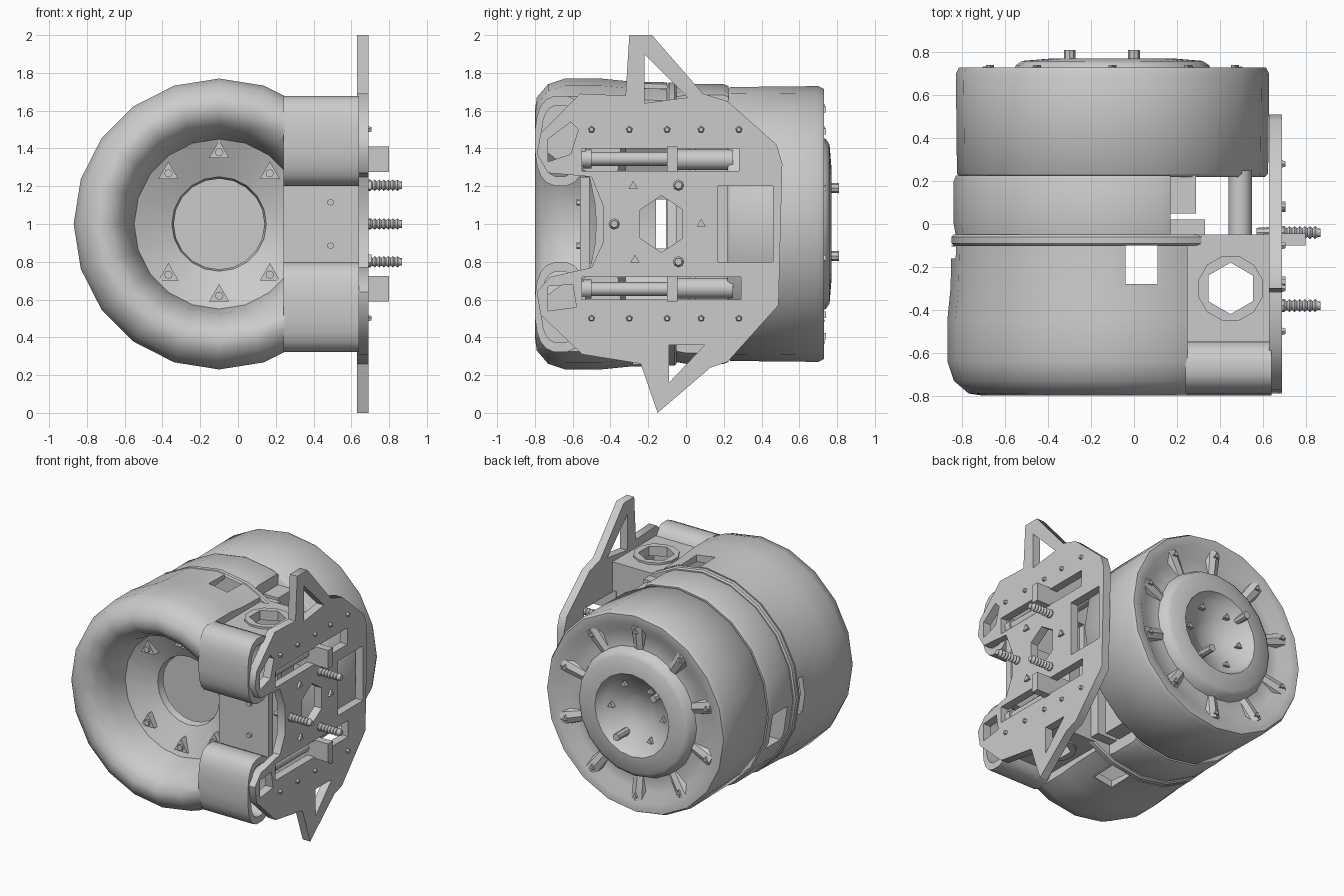
import bpy, bmesh, math
from mathutils import Matrix, Vector

if "Cube" in bpy.data.objects:
    bpy.data.objects.remove(bpy.data.objects["Cube"])

CX, CZ = -0.1, 1.0            # main axis (runs along y)


def link(name, bm, angle=40):
    bmesh.ops.remove_doubles(bm, verts=bm.verts, dist=1e-5)
    bmesh.ops.recalc_face_normals(bm, faces=bm.faces)
    me = bpy.data.meshes.new(name)
    bm.to_mesh(me)
    bm.free()
    ob = bpy.data.objects.new(name, me)
    bpy.context.collection.objects.link(ob)
    smooth(ob, angle)
    return ob


def smooth(ob, angle=40):
    bpy.ops.object.select_all(action='DESELECT')
    ob.select_set(True)
    bpy.context.view_layer.objects.active = ob
    bpy.ops.object.shade_smooth_by_angle(angle=math.radians(angle))


def box(name, x, y, z):
    bm = bmesh.new()
    size = Matrix.Diagonal((x[1] - x[0], y[1] - y[0], z[1] - z[0], 1))
    mid = Matrix.Translation((sum(x) / 2, sum(y) / 2, sum(z) / 2))
    bmesh.ops.create_cube(bm, size=1, matrix=mid @ size)
    return link(name, bm)


def cyl(name, p0, p1, r, segs=12, r2=None):
    p0, p1 = Vector(p0), Vector(p1)
    d = p1 - p0
    m = Matrix.Translation((p0 + p1) / 2) @ d.to_track_quat('Z', 'Y').to_matrix().to_4x4()
    bm = bmesh.new()
    bmesh.ops.create_cone(bm, cap_ends=True, segments=segs, radius1=r,
                          radius2=r if r2 is None else r2, depth=d.length, matrix=m)
    return link(name, bm)


def revolve(name, profile, segs, place, angle=40):
    """Closed (radius, height) profile; place(u, v, h) gives the point."""
    bm = bmesh.new()
    rings = []
    for i in range(segs):
        a = 2 * math.pi * i / segs
        rings.append([bm.verts.new(place(r * math.cos(a), r * math.sin(a), h)) for r, h in profile])
    n = len(profile)
    for i in range(segs):
        a, b = rings[i], rings[(i + 1) % segs]
        for j in range(n):
            k = (j + 1) % n
            if profile[j][0] + profile[k][0] > 0:
                bm.faces.new((a[j], a[k], b[k], b[j]))
    return link(name, bm, angle)


def on_axis(u, v, h):
    return (CX + u, h, CZ + v)


def sheet(name, loops, thick, matrix):
    """Flat plate with holes from 2D outlines."""
    cu = bpy.data.curves.new(name, 'CURVE')
    cu.dimensions, cu.fill_mode = '2D', 'BOTH'
    cu.extrude = thick / 2
    for pts in loops:
        sp = cu.splines.new('POLY')
        sp.points.add(len(pts) - 1)
        for p, q in zip(sp.points, pts):
            p.co = (q[0], q[1], 0, 1)
        sp.use_cyclic_u = True
    tmp = bpy.data.objects.new(name + "_outline", cu)
    bpy.context.collection.objects.link(tmp)
    bm = bmesh.new()
    bm.from_mesh(tmp.to_mesh())
    bm.transform(matrix)
    bpy.data.objects.remove(tmp)
    return link(name, bm, 50)


def cut(ob, *spans):
    for s in spans:
        c = box("cutter", *s)
        c.hide_render = True
        md = ob.modifiers.new("cut", 'BOOLEAN')
        md.operation, md.object, md.solver = 'DIFFERENCE', c, 'EXACT'
        dg = bpy.context.evaluated_depsgraph_get()
        me = bpy.data.meshes.new_from_object(ob.evaluated_get(dg))
        ob.modifiers.clear()
        ob.data = me
        bpy.data.objects.remove(c)
    smooth(ob, 50)


def oval(cx, cy, rx, ry, n=10, power=1.0):
    out = []
    for i in range(n):
        a = 2 * math.pi * (i + 0.5) / n
        c, s = math.cos(a), math.sin(a)
        out.append((cx + rx * math.copysign(abs(c) ** power, c), cy + ry * math.copysign(abs(s) ** power, s)))
    return out


def facing_x(x):              # sheet (u, v) -> (y, z)
    return Matrix(((0, 0, 1, x), (1, 0, 0, 0), (0, 1, 0, 0), (0, 0, 0, 1)))


# Front scroll housing, hollow behind its funnel
housing = revolve("scroll_housing", [
    (0.72, -0.1), (0.75, -0.1), (0.755, -0.3), (0.77, -0.45), (0.77, -0.64), (0.74, -0.73),
    (0.67, -0.79), (0.6, -0.8), (0.53, -0.75), (0.475, -0.65), (0.45, -0.52), (0.25, -0.43),
    (0.24, -0.38), (0.45, -0.36), (0.7, -0.32)], 20, on_axis, 50)
cut(housing, ((0.25, 1), (-1, 0), (0, 2)),
    ((-0.04, 0.11), (-0.28, 0), (0, 2)),
    ((-1, -0.6), (-0.16, -0.105), (0.87, 1.13)))

# Thin flange and middle ring, both cut off on the right
flange = revolve("flange", [(0, -0.1), (0.74, -0.1), (0.75, -0.09), (0.75, -0.06), (0.74, -0.05),
                            (0, -0.05)], 20, on_axis)
cut(flange, ((0.39, 1), (-1, 1), (0, 2)))
middle = revolve("middle_ring", [(0, -0.06), (0.73, -0.06), (0.74, 0.0), (0.74, 0.2), (0.73, 0.225),
                                 (0, 0.225)], 20, on_axis)
cut(middle, ((0.17, 1), (-1, 1), (0, 2)), ((-1, -0.55), (0.02, 0.19), (0.72, 0.98)))
box("middle_block_back", (0.1, 0.29), (0.05, 0.23), (0.4, 1.6))
box("middle_block_front", (0.1, 0.33), (-0.06, 0.02), (0.4, 1.6))

# Back drum with stepped end cap
revolve("back_drum", [
    (0, 0.24), (0.71, 0.22), (0.725, 0.235), (0.73, 0.7), (0.715, 0.73), (0.65, 0.73), (0.58, 0.68),
    (0.47, 0.69), (0.45, 0.74), (0.42, 0.76), (0.3, 0.77), (0.26, 0.71), (0.13, 0.67),
    (0.1, 0.65), (0, 0.65)], 20, on_axis, 50)
for i in range(10):
    a = 2 * math.pi * (i + 0.5) / 10
    c, s = math.cos(a), math.sin(a)
    cyl("drum_rib", (CX + 0.45 * c, 0.655, CZ + 0.45 * s), (CX + 0.64 * c, 0.675, CZ + 0.64 * s), 0.05, 8, 0.06)
    cyl("drum_bolt", (CX + 0.6 * c, 0.68, CZ + 0.6 * s), (CX + 0.6 * c, 0.74, CZ + 0.6 * s), 0.022, 3)
for i in range(6):
    a = math.pi * i / 3
    x, z = CX + 0.21 * math.cos(a), CZ + 0.21 * math.sin(a)
    cyl("cap_bolt", (x, 0.66, z), (x, 0.72, z), 0.025, 3)
for x, z in ((-0.3, 1.19), (0.0, 0.83)):
    cyl("long_cap_bolt", (x, 0.68, z), (x, 0.81, z), 0.027, 8)

# Funnel bolts with triangular bosses
for deg in (45, 90, 135, 225, 270, 315):
    a = math.radians(deg)
    x, z = CX + 0.38 * math.cos(a), CZ + 0.38 * math.sin(a)
    cyl("funnel_boss", (x, -0.46, z), (x, -0.52, z), 0.062, 3)
    cyl("funnel_bolt", (x, -0.5, z), (x, -0.535, z), 0.022, 8)

# Web between the outlet ducts
box("duct_web", (0.24, 0.64), (-0.56, -0.51), (0.75, 1.25))

# Mounting plate with cut-outs
outline = [(-0.3, 2.0), (-0.18, 2.0), (0.09, 1.69), (0.22, 1.65), (0.48, 1.42), (0.51, 1.32),
           (0.49, 0.57), (0.22, 0.27), (0.13, 0.24), (-0.15, 0.0), (-0.24, 0.26), (-0.55, 0.31),
           (-0.77, 0.52), (-0.79, 0.64), (-0.72, 0.72), (-0.5, 0.77), (-0.44, 0.9), (-0.44, 1.1),
           (-0.5, 1.25), (-0.73, 1.27), (-0.79, 1.37), (-0.77, 1.48), (-0.56, 1.69), (-0.32, 1.68)]
holes = [[(-0.22, 1.9), (0.01, 1.67), (-0.22, 1.64)],
         [(-0.09, 0.36), (0.1, 0.36), (-0.09, 0.16)],
         [(-0.73, 1.45), (-0.61, 1.54), (-0.57, 1.5), (-0.61, 1.37), (-0.73, 1.33)],
         [(-0.73, 0.67), (-0.6, 0.68), (-0.58, 0.56), (-0.73, 0.54)],
         [(-0.55, 1.28), (0.28, 1.28), (0.28, 1.4), (-0.55, 1.4)],
         [(-0.55, 0.6), (0.29, 0.6), (0.29, 0.72), (-0.55, 0.72)],
         [(0.17, 0.8), (0.46, 0.8), (0.46, 1.2), (0.17, 1.2)],
         oval(-0.13, 1.0, 0.13, 0.15, 6)]
sheet("mounting_plate", [outline] + holes, 0.06, facing_x(0.66))

# Parts repeated above and below the axis
for s in (1, -1):
    def zz(d): return CZ + s * d
    def span(a, b): return tuple(sorted((zz(a), zz(b))))
    sheet("outlet_duct", [oval(-0.665, zz(0.44), 0.135, 0.24, 20, 0.75),
                          oval(-0.665, zz(0.44), 0.1, 0.19, 20, 0.75)], 0.4, facing_x(0.44))
    plate = [(0.25, -0.55), (0.64, -0.55), (0.64, -0.05), (0.25, -0.05)]
    sheet("bracket", [plate, oval(0.45, -0.3, 0.13, 0.13, 6)], 0.04,
          Matrix.Translation((0, 0, zz(0.6))))
    sheet("bracket_ring", [oval(0.45, -0.3, 0.155, 0.155, 12), oval(0.45, -0.3, 0.12, 0.12, 6)],
          0.07, Matrix.Translation((0, 0, zz(0.6))))
    box("bracket_tab", (0.3, 0.64), (-0.1, -0.05), span(0.24, 0.62))
    cyl("post", (0.495, -0.06, zz(0.34)), (0.495, 0.25, zz(0.34)), 0.055, 12)
    cyl("slot_rod", (0.61, -0.54, zz(0.345)), (0.61, -0.08, zz(0.345)), 0.037, 10)
    cyl("slot_rod_collar", (0.61, -0.55, zz(0.345)), (0.61, -0.5, zz(0.345)), 0.05, 10)
    box("slot_block", (0.6, 0.8), (-0.1, -0.045), span(0.275, 0.41))
    for y in (-0.5, -0.3, -0.1, 0.08, 0.28):
        cyl("plate_bolt", (0.68, y, zz(0.5)), (0.707, y, zz(0.5)), 0.022, 5, 0.012)
    cyl("web_bolt", (0.49, -0.55, zz(0.115)), (0.49, -0.58, zz(0.115)), 0.018, 6)
for y, z in ((-0.28, 1.2), (0.08, 1.0), (-0.27, 0.81)):
    cyl("plate_bolt", (0.68, y, z), (0.707, y, z), 0.028, 3)

# Threaded studs
for y, z in ((-0.04, 1.205), (-0.38, 1.0), (-0.04, 0.8)):
    thread = [(0, 0.57), (0.022, 0.57)]
    for i in range(7):
        thread += [(0.03, 0.7 + i * 0.024), (0.02, 0.712 + i * 0.024)]
    thread += [(0.02, 0.868), (0, 0.868)]
    revolve("stud", thread, 8, lambda u, v, h: (h, y + u, z + v))
